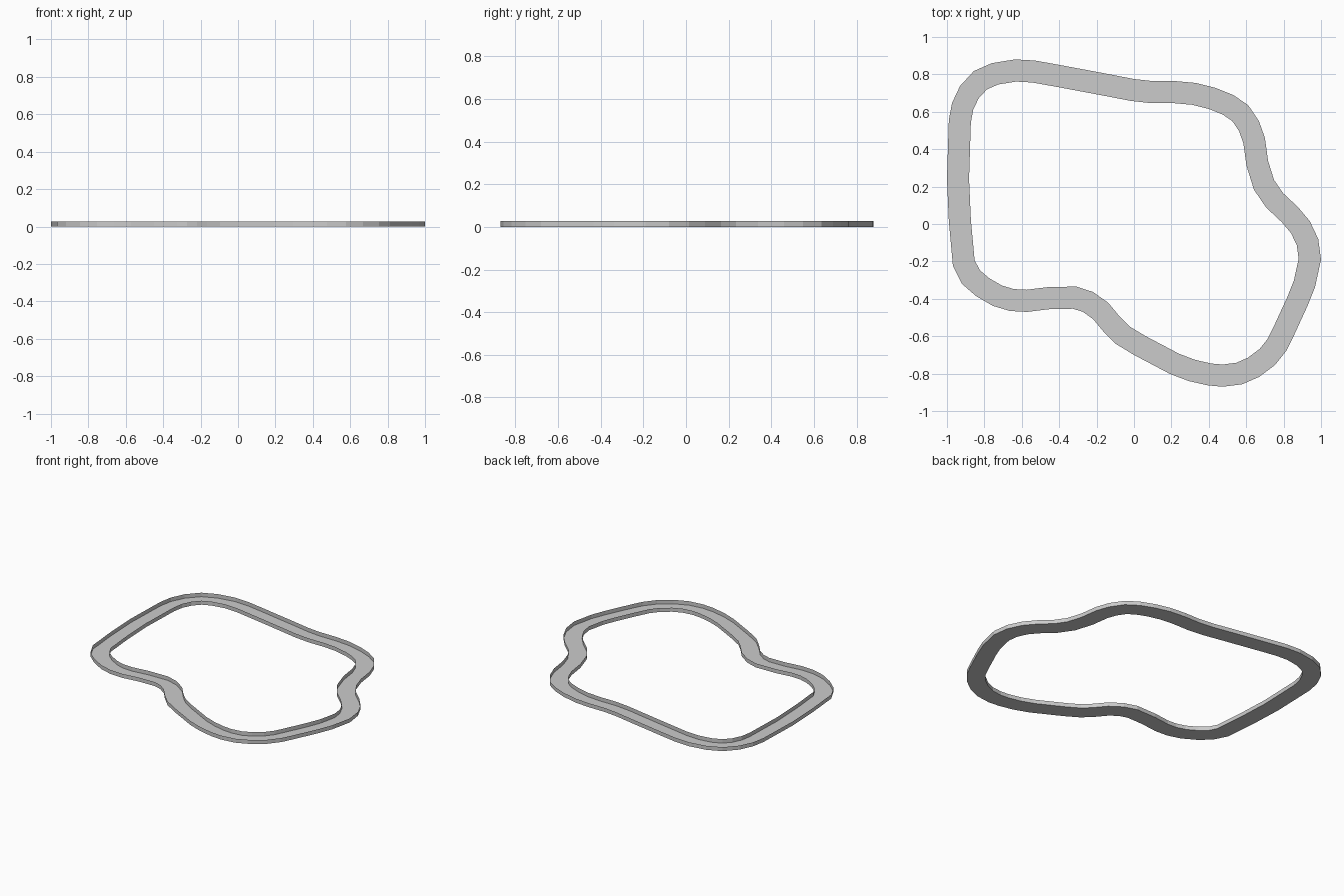
import bpy, bmesh
from mathutils import Vector

if "Cube" in bpy.data.objects:
    bpy.data.objects.remove(bpy.data.objects["Cube"])

WIDTH, HEIGHT = 0.118, 0.028

# Outer outline of the wavy loop, counterclockwise
outline = [Vector(p) for p in [
    (1.0, -.19), (.985, -.08), (.94, .015), (.877, .09), (.797, .165), (.749, .235),
    (.717, .337), (.70, .46), (.668, .55), (.61, .636), (.53, .69), (.438, .727),
    (.332, .754), (.22, .764), (.10, .764), (0, .775), (-.139, .802), (-.396, .85),
    (-.53, .874), (-.636, .88), (-.76, .86), (-.856, .818), (-.93, .738),
    (-.973, .647), (-.99, .555), (-1.0, .24), (-.99, .016), (-.968, -.225),
    (-.92, -.32), (-.845, -.385), (-.754, -.438), (-.663, -.465), (-.572, -.47),
    (-.449, -.455), (-.326, -.453), (-.273, -.47), (-.219, -.508), (-.166, -.572),
    (-.096, -.642), (0, -.70), (.193, -.802), (.294, -.84), (.396, -.863),
    (.476, -.87), (.578, -.857), (.668, -.818), (.754, -.754), (.813, -.68),
    (.856, -.594), (.93, -.433), (.968, -.337)]]


def inset(points, d):
    """Mitred inward offset of a closed counterclockwise outline."""
    result = []
    for i, p in enumerate(points):
        a = (p - points[i - 1]).normalized()
        b = (points[(i + 1) % len(points)] - p).normalized()
        na, nb = Vector((-a.y, a.x)), Vector((-b.y, b.x))
        m = (na + nb).normalized()
        result.append(p + m * d / m.dot(na))
    return result


# Open-topped channel: outer wall, floor and inner wall
inner = inset(outline, WIDTH)
bm = bmesh.new()
rings = [[bm.verts.new((p.x, p.y, z)) for p in pts]
         for pts, z in [(outline, HEIGHT), (outline, 0), (inner, 0), (inner, HEIGHT)]]
n = len(outline)
for r0, r1 in zip(rings, rings[1:]):
    for i in range(n):
        j = (i + 1) % n
        bm.faces.new((r0[i], r1[i], r1[j], r0[j]))

mesh = bpy.data.meshes.new("channel_loop")
bm.to_mesh(mesh)
bm.free()
bpy.context.collection.objects.link(bpy.data.objects.new("channel_loop", mesh))
